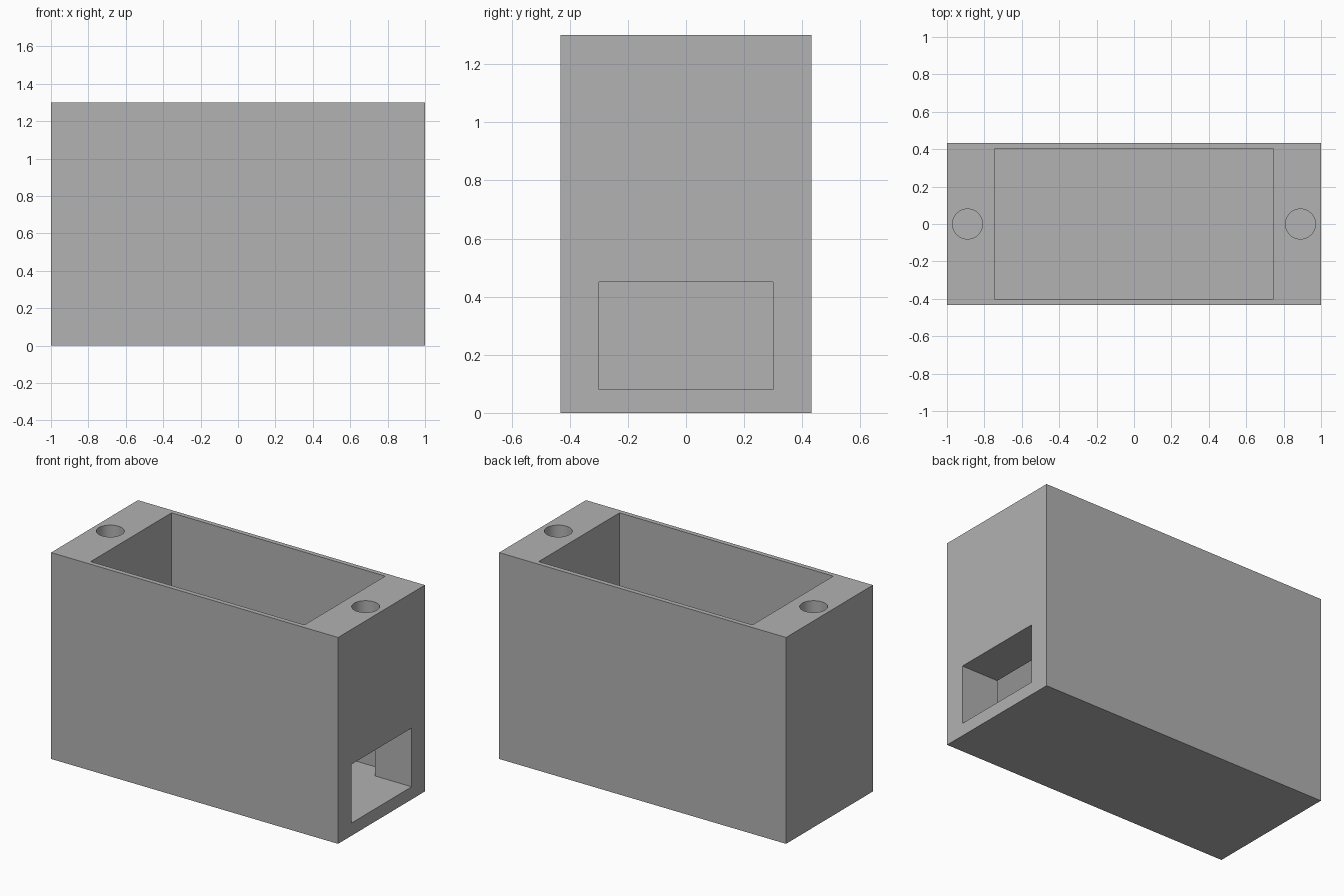
import bpy
import bmesh
from mathutils import Matrix

default = bpy.data.objects.get("Cube")
if default:
    bpy.data.objects.remove(default, do_unlink=True)

# Single plain grey material
grey = bpy.data.materials.new("plain_grey")
grey.use_nodes = True
colour = (0.445, 0.445, 0.445, 1)
grey.diffuse_color = colour
grey.node_tree.nodes["Principled BSDF"].inputs["Base Color"].default_value = colour

HALF_X, HALF_Y, HEIGHT = 1.0, 0.432, 1.3
CAVITY_X, CAVITY_Y, FLOOR = 0.745, 0.402, 0.08
HOLE_X, HOLE_RADIUS, HOLE_DEPTH = 0.89, 0.08, 0.4


def finish(name, bm):
    mesh = bpy.data.meshes.new(name)
    bm.to_mesh(mesh)
    bm.free()
    mesh.materials.append(grey)
    obj = bpy.data.objects.new(name, mesh)
    bpy.context.collection.objects.link(obj)
    return obj


def box(name, low, high):
    bm = bmesh.new()
    bmesh.ops.create_cube(bm, size=1)
    for v in bm.verts:
        v.co = [lo if c < 0 else hi for c, lo, hi in zip(v.co, low, high)]
    return finish(name, bm)


def cylinder(name, x, z_low, z_high):
    bm = bmesh.new()
    bmesh.ops.create_cone(bm, cap_ends=True, segments=48,
                          radius1=HOLE_RADIUS, radius2=HOLE_RADIUS,
                          depth=z_high - z_low,
                          matrix=Matrix.Translation((x, 0, (z_low + z_high) / 2)))
    return finish(name, bm)


# Solid housing block
housing = box("housing", (-HALF_X, -HALF_Y, 0), (HALF_X, HALF_Y, HEIGHT))

# Open pocket, side cable opening level with its floor, and two screw holes
cutters = [
    box("pocket_cutter", (-CAVITY_X, -CAVITY_Y, FLOOR),
        (CAVITY_X, CAVITY_Y, HEIGHT + 0.2)),
    box("side_opening_cutter", (0.5, -0.3, FLOOR), (HALF_X + 0.2, 0.3, 0.45)),
]
for side, sign in (("left", 1), ("right", -1)):
    cutters.append(cylinder(side + "_screw_hole_cutter", sign * HOLE_X,
                            HEIGHT - HOLE_DEPTH, HEIGHT + 0.2))

bpy.context.view_layer.objects.active = housing
for cutter in cutters:
    cutter.hide_render = True
    mod = housing.modifiers.new(cutter.name, "BOOLEAN")
    mod.operation = "DIFFERENCE"
    mod.solver = "EXACT"
    mod.object = cutter
    bpy.ops.object.modifier_apply(modifier=mod.name)
    bpy.data.objects.remove(cutter, do_unlink=True)

# Smooth hole walls, crisp box edges
housing.select_set(True)
bpy.ops.object.shade_smooth_by_angle()
